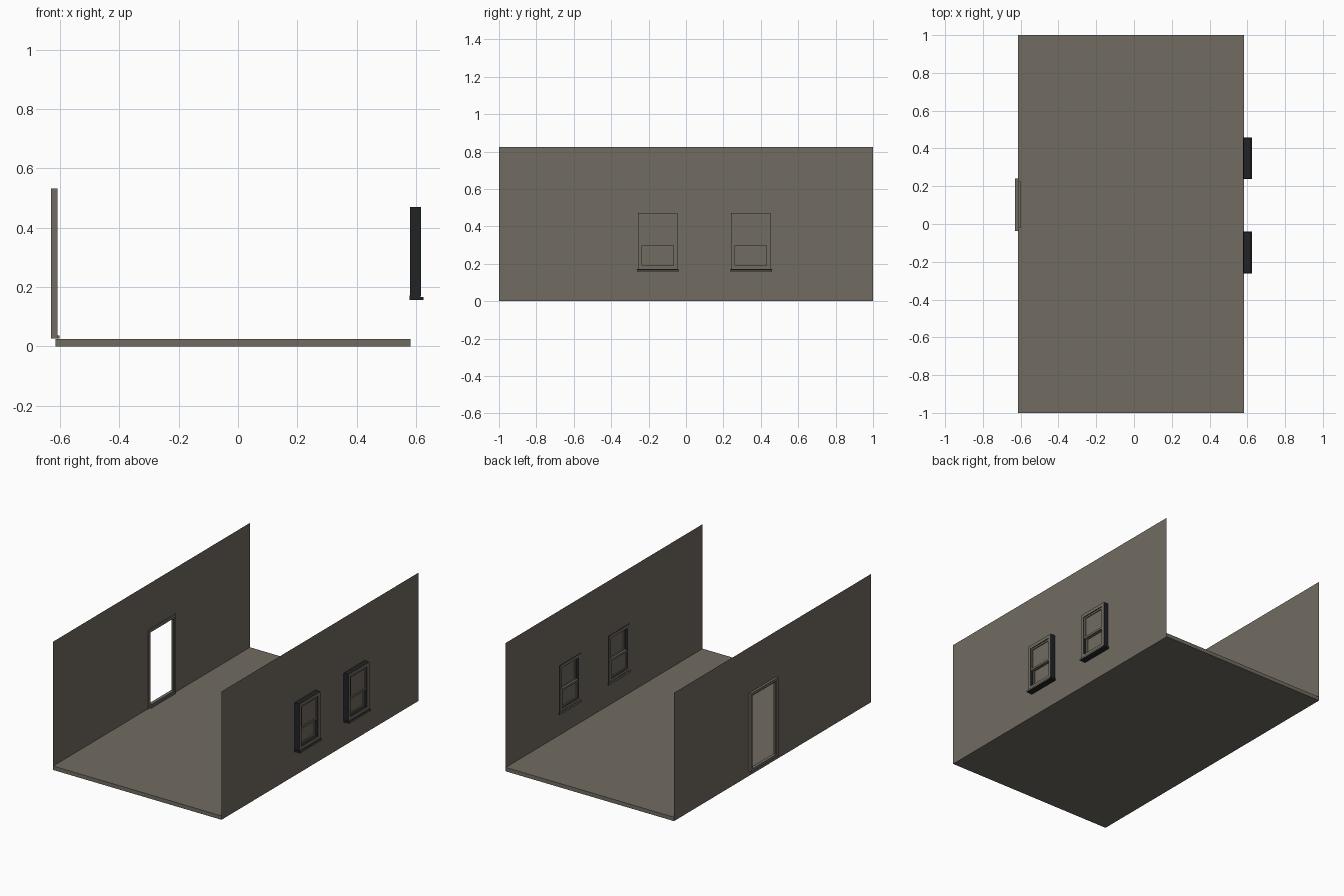
import bpy, bmesh

if "Cube" in bpy.data.objects:
    bpy.data.objects.remove(bpy.data.objects["Cube"])


def material(name, rgb):
    m = bpy.data.materials.new(name)
    m.diffuse_color = (*rgb, 1)
    m.use_nodes = True
    m.node_tree.nodes["Principled BSDF"].inputs["Base Color"].default_value = m.diffuse_color
    return m


PLASTER = material("warm grey", (0.165, 0.150, 0.121))
DARK = material("charcoal", (0.015, 0.016, 0.018))


def finish(name, bm, dark_sides=False):
    me = bpy.data.meshes.new(name)
    bm.normal_update()
    me.materials.append(PLASTER)
    me.materials.append(DARK)
    if dark_sides:  # everything not facing in or out of the room is dark
        for f in bm.faces:
            f.material_index = int(abs(f.normal.x) < 0.5)
    bm.to_mesh(me)
    bm.free()
    ob = bpy.data.objects.new(name, me)
    bpy.context.collection.objects.link(ob)
    return ob


def box(bm, x0, x1, y0, y1, z0, z1):
    vs = bmesh.ops.create_cube(bm, size=1)["verts"]
    for v in vs:
        v.co.x = x1 if v.co.x > 0 else x0
        v.co.y = y1 if v.co.y > 0 else y0
        v.co.z = z1 if v.co.z > 0 else z0


def ring(bm, x0, x1, y0, y1, z0, z1, w):
    """Mitred rectangular frame with border width w, lying in the y-z plane."""
    loops = []
    for x, d in ((x0, 0), (x1, 0), (x1, w), (x0, w)):
        loops.append([bm.verts.new((x, y, z)) for y, z in (
            (y0 + d, z0 + d), (y1 - d, z0 + d), (y1 - d, z1 - d), (y0 + d, z1 - d))])
    for k in range(4):
        a, b = loops[k], loops[(k + 1) % 4]
        for i in range(4):
            j = (i + 1) % 4
            bm.faces.new((a[i], a[j], b[j], b[i]))
    bmesh.ops.recalc_face_normals(bm, faces=bm.faces)


def wall(name, x, holes, out):
    """Thin sheet wall with rectangular openings (y0, y1, z0, z1)."""
    bm = bmesh.new()
    ys = sorted({-1, 1, *[v for h in holes for v in h[:2]]})
    zs = sorted({0, 0.825, *[v for h in holes for v in h[2:]]})
    for y0, y1 in zip(ys, ys[1:]):
        for z0, z1 in zip(zs, zs[1:]):
            cy, cz = (y0 + y1) / 2, (z0 + z1) / 2
            if any(h[0] < cy < h[1] and h[2] < cz < h[3] for h in holes):
                continue
            q = [bm.verts.new((x, y, z)) for y, z in
                 ((y0, z0), (y1, z0), (y1, z1), (y0, z1))]
            bm.faces.new(q if out > 0 else q[::-1])
    bmesh.ops.remove_doubles(bm, verts=bm.verts, dist=1e-5)
    return finish(name, bm)


# floor slab
bm = bmesh.new()
box(bm, -0.615, 0.582, -1, 1, 0, 0.025)
finish("floor", bm)

# walls
centres = (-0.151, 0.347)
wall("left_wall", -0.615, [(-0.022, 0.224, 0.036, 0.515)], -1)
wall("right_wall", 0.583, [(c - 0.09, c + 0.09, 0.175, 0.455) for c in centres], 1)

# door frame with a stepped stop and threshold
bm = bmesh.new()
ring(bm, -0.63, -0.609, -0.038, 0.24, 0.027, 0.532, 0.017)
ring(bm, -0.623, -0.613, -0.022, 0.224, 0.034, 0.516, 0.008)
box(bm, -0.625, -0.602, -0.022, 0.224, 0.026, 0.036)
finish("door_frame", bm)

# sash windows
for n, c in enumerate(centres, 1):
    bm = bmesh.new()
    ring(bm, 0.58, 0.617, c - 0.106, c + 0.106, 0.168, 0.47, 0.022)
    finish(f"window_frame_{n}", bm, True)

    bm = bmesh.new()
    box(bm, 0.578, 0.626, c - 0.11, c + 0.112, 0.156, 0.171)
    # slope the outer lip of the sill
    for v in bm.verts:
        if v.co.x > 0.6 and v.co.z > 0.16:
            v.co.z = 0.166
    finish(f"window_sill_{n}", bm, True)

    # upper sash sits outside the lower one
    for part, x, z0, z1 in (("upper", 0.599, 0.298, 0.45), ("lower", 0.584, 0.186, 0.31)):
        bm = bmesh.new()
        ring(bm, x, x + 0.013, c - 0.086, c + 0.086, z0, z1, 0.013)
        finish(f"{part}_sash_{n}", bm)
        bm = bmesh.new()
        box(bm, x + 0.005, x + 0.007, c - 0.075, c + 0.075, z0 + 0.01, z1 - 0.01)
        finish(f"{part}_pane_{n}", bm)
